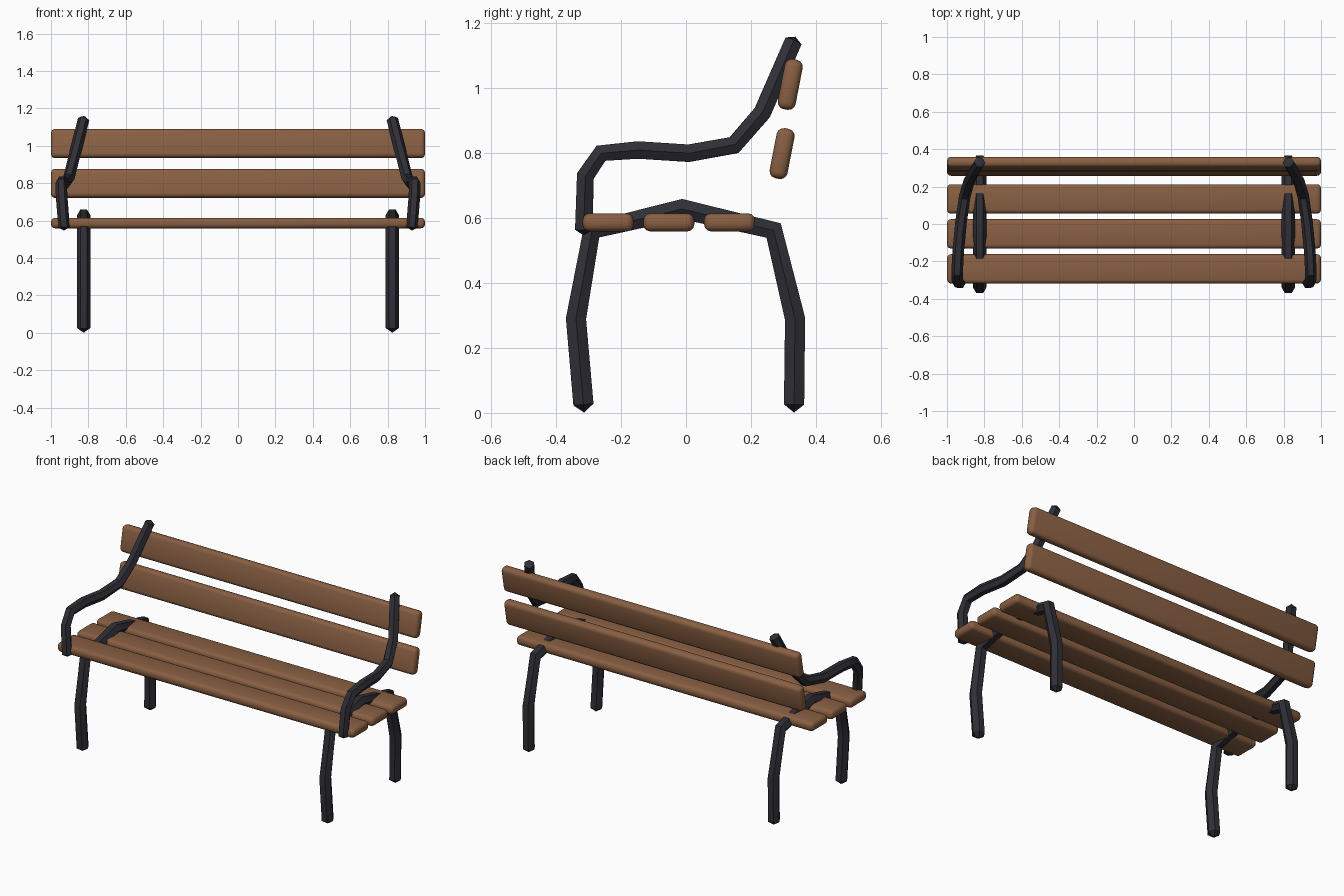
import bpy, bmesh, math
from mathutils import Vector

cube = bpy.data.objects.get("Cube")
if cube:
    bpy.data.objects.remove(cube, do_unlink=True)


def make_material(name, rgb, roughness):
    mat = bpy.data.materials.new(name)
    mat.use_nodes = True
    mat.diffuse_color = (*rgb, 1)
    shader = mat.node_tree.nodes["Principled BSDF"]
    shader.inputs["Base Color"].default_value = (*rgb, 1)
    shader.inputs["Roughness"].default_value = roughness
    return mat


wood = make_material("brown wood", (0.25, 0.115, 0.056), 0.7)
iron = make_material("dark iron", (0.028, 0.028, 0.037), 0.6)


def finish(bm, name, mat, angle):
    bmesh.ops.recalc_face_normals(bm, faces=bm.faces[:])
    mesh = bpy.data.meshes.new(name)
    bm.to_mesh(mesh)
    bm.free()
    mesh.materials.append(mat)
    obj = bpy.data.objects.new(name, mesh)
    bpy.context.collection.objects.link(obj)
    bpy.ops.object.select_all(action='DESELECT')
    obj.select_set(True)
    bpy.context.view_layer.objects.active = obj
    bpy.ops.object.shade_smooth_by_angle(angle=math.radians(angle))
    return obj


def slat(name, y, z, tilt=0):
    """Rounded plank running the full width of the bench."""
    bm = bmesh.new()
    bmesh.ops.create_cube(bm, size=1)
    bmesh.ops.scale(bm, vec=(2, 0.157, 0.056), verts=bm.verts)
    bmesh.ops.bevel(bm, geom=bm.edges[:], offset=0.022, segments=3,
                    profile=0.5, affect='EDGES')
    obj = finish(bm, name, wood, 40)
    obj.location = (0, y, z)
    obj.rotation_euler.x = math.radians(tilt)


def bar(name, path, radius, cap, sides=6):
    """Six-sided iron bar along a path, with a shallow point at both ends."""
    pts = [Vector(p) for p in path]
    bm = bmesh.new()
    rings = []
    for i, p in enumerate(pts):
        before = (p - pts[i - 1]).normalized() if i else Vector()
        after = (pts[i + 1] - p).normalized() if i + 1 < len(pts) else Vector()
        tangent = (before + after).normalized()
        up = tangent.cross(Vector((1, 0, 0))).normalized()
        across = up.cross(tangent)
        turns = [2 * math.pi * k / sides for k in range(sides)]
        rings.append([bm.verts.new(p + radius * (across * math.cos(a) + up * math.sin(a)))
                      for a in turns])
    for a, b in zip(rings, rings[1:]):
        for k in range(sides):
            n = (k + 1) % sides
            bm.faces.new((a[k], a[n], b[n], b[k]))
    # Pointed ends
    for ring, p, q in ((rings[0], pts[0], pts[1]), (rings[-1], pts[-1], pts[-2])):
        tip = bm.verts.new(p + (p - q).normalized() * cap)
        for k in range(sides):
            bm.faces.new((ring[k], ring[(k + 1) % sides], tip))
    finish(bm, name, iron, 35)


# Seat and backrest planks
for name, y in (("front", -0.24), ("middle", -0.053), ("rear", 0.134)):
    slat(name + "_seat_slat", y, 0.587)
slat("lower_back_slat", 0.296, 0.799, 79)
slat("upper_back_slat", 0.321, 1.012, 79)

# Leg arch (y, z) and armrest (x, y, z)
LEGS = [(-0.316, 0.026), (-0.339, 0.29), (-0.29, 0.562), (-0.012, 0.628),
        (0.27, 0.562), (0.336, 0.29), (0.333, 0.026)]
ARM = [(0.93, -0.315, 0.565), (0.943, -0.31, 0.73), (0.946, -0.262, 0.8),
       (0.94, -0.148, 0.81), (0.925, 0.008, 0.8), (0.905, 0.148, 0.825),
       (0.88, 0.235, 0.925), (0.825, 0.33, 1.143)]
for side, s in (("left", 1), ("right", -1)):
    bar(side + "_legs", [(s * 0.825, y, z) for y, z in LEGS], 0.036, 0.025)
    bar(side + "_armrest", [(s * x, y, z) for x, y, z in ARM], 0.031, 0.018)
